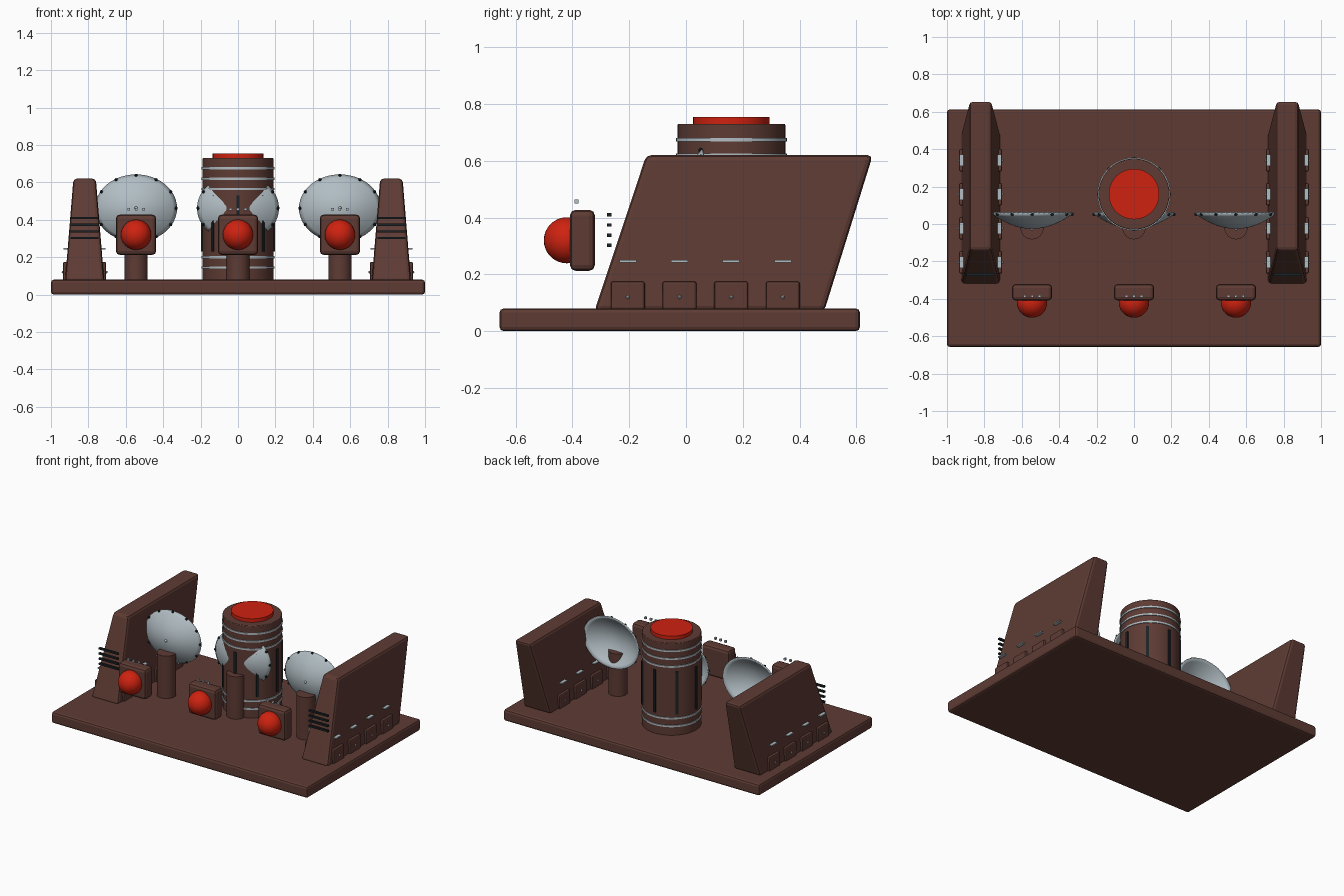
import bpy, bmesh, math
from mathutils import Vector

if "Cube" in bpy.data.objects:
    bpy.data.objects.remove(bpy.data.objects["Cube"])

def mat(name, c):
    m = bpy.data.materials.new(name)
    m.diffuse_color = (*c, 1)
    m.use_nodes = True
    m.node_tree.nodes["Principled BSDF"].inputs["Base Color"].default_value = m.diffuse_color
    return m

BROWN = mat("dark_brown", (0.112, 0.044, 0.034))
RED = mat("signal_red", (0.62, 0.016, 0.005))
SILVER = mat("pale_steel", (0.44, 0.51, 0.55))
DARK = mat("near_black", (0.012, 0.016, 0.019))

def finish(name, bm, m, bevel=0, smooth=False):
    bmesh.ops.recalc_face_normals(bm, faces=bm.faces)
    me = bpy.data.meshes.new(name)
    bm.to_mesh(me)
    bm.free()
    me.materials.append(m)
    ob = bpy.data.objects.new(name, me)
    bpy.context.collection.objects.link(ob)
    if smooth:
        bpy.ops.object.select_all(action='DESELECT')
        ob.select_set(True)
        bpy.context.view_layer.objects.active = ob
        bpy.ops.object.shade_smooth_by_angle(angle=math.radians(35))
    if bevel:
        b = ob.modifiers.new("bevel", 'BEVEL')
        b.width, b.segments = bevel, 2
    return ob

def box(name, c, s, m, bevel=0, rot=0):
    bm = bmesh.new()
    bmesh.ops.create_cube(bm, size=1)
    for v in bm.verts:
        v.co = Vector((v.co.x * s[0], v.co.y * s[1], v.co.z * s[2]))
    ob = finish(name, bm, m, bevel)
    ob.location = c
    ob.rotation_euler.z = rot
    return ob

def cyl(name, x, y, z0, z1, r, m, bevel=0, n=48):
    bm = bmesh.new()
    bmesh.ops.create_cone(bm, cap_ends=True, segments=n, radius1=r, radius2=r, depth=z1 - z0)
    ob = finish(name, bm, m, bevel, True)
    ob.location = (x, y, (z0 + z1) / 2)
    return ob

def ball(name, c, r, m, n=32):
    bm = bmesh.new()
    bmesh.ops.create_uvsphere(bm, u_segments=n, v_segments=n // 2, radius=r)
    ob = finish(name, bm, m, 0, True)
    ob.location = c
    return ob

# base slab
box("base_plate", (0, -0.022, 0.04), (2, 1.27, 0.08), BROWN, 0.015)

# slanted side fins with panels, clips and front vents
for s in (-1, 1):
    cx = 0.82 * s
    bm = bmesh.new()
    rings = []
    for z, y0, y1, h in ((0.07, -0.323, 0.487, 0.105), (0.62, -0.14, 0.658, 0.06)):
        rings.append([bm.verts.new((cx + a * h, y, z))
                      for a, y in ((-1, y0), (1, y0), (1, y1), (-1, y1))])
    lo, hi = rings
    bm.faces.new(lo)
    bm.faces.new(hi)
    for i in range(4):
        j = (i + 1) % 4
        bm.faces.new((lo[i], lo[j], hi[j], hi[i]))
    finish("side_fin", bm, BROWN, 0.018)
    for i in range(4):
        box("fin_vent", (cx, -0.27, 0.302 + 0.036 * i), (0.15, 0.015, 0.012), DARK)
        y = -0.205 + 0.182 * i
        for d in (-1, 1):
            box("fin_panel", (cx + d * 0.1, y, 0.125), (0.03, 0.12, 0.1), BROWN, 0.008)
            ball("panel_bolt", (cx + d * 0.116, y, 0.12), 0.007, SILVER, 8)
            box("fin_clip", (cx + d * 0.1, y, 0.246), (0.025, 0.06, 0.008), SILVER)

# central reactor column
CY = 0.16
cyl("column", 0, CY, 0.07, 0.73, 0.19, BROWN, 0.004)
cyl("column_cap", 0, CY, 0.72, 0.755, 0.135, RED)
for z in (0.145, 0.2, 0.565, 0.62, 0.675):
    cyl("column_ring", 0, CY, z - 0.006, z + 0.006, 0.195, SILVER)
for k in range(8):
    a = k * math.pi / 4
    box("column_strip", (0.19 * math.cos(a), CY + 0.19 * math.sin(a), 0.38),
        (0.014, 0.018, 0.3), DARK, 0, a)

# dish: shallow elliptical bowl opening to the back
def dish(cx, cz, rx=0.217, rz=0.178, y_rim=0.06, y_apex=-0.022, n=48, k=10):
    bm = bmesh.new()
    prev = None
    apex = bm.verts.new((cx, y_apex, cz))
    for i in range(1, k + 1):
        t = i / k
        cur = [bm.verts.new((cx + rx * t * math.cos(2 * math.pi * j / n),
                             y_apex + (y_rim - y_apex) * t * t,
                             cz + rz * t * math.sin(2 * math.pi * j / n))) for j in range(n)]
        for j in range(n):
            q = (j + 1) % n
            bm.faces.new((prev[j], prev[q], cur[q], cur[j]) if prev else (apex, cur[q], cur[j]))
        prev = cur
    ob = finish("dish", bm, SILVER, 0, True)
    so = ob.modifiers.new("thickness", 'SOLIDIFY')
    so.thickness, so.offset = 0.008, 0
    for j in range(12):
        a = j * math.pi / 6
        ball("dish_rim_bolt", (cx + rx * 0.985 * math.cos(a), 0.052, cz + rz * 0.985 * math.sin(a)),
             0.009, DARK, 8)
    ball("dish_hub", (cx, y_apex - 0.005, cz), 0.009, SILVER, 12)

# three stations: post, dish, floating lamp housing, lamp and studs
for x in (-0.545, 0, 0.545):
    cyl("dish_post", x, -0.02, 0.07, 0.38, 0.062, BROWN, 0, 32)
    dish(x, 0.462)
    box("lamp_housing", (x, -0.365, 0.32), (0.215, 0.088, 0.215), BROWN, 0.02)
    ball("lamp", (x, -0.42, 0.32), 0.081, RED)
    for d in (-0.04, 0, 0.04):
        box("lamp_stud", (x + d, -0.386, 0.457), (0.014, 0.014, 0.014), SILVER)
